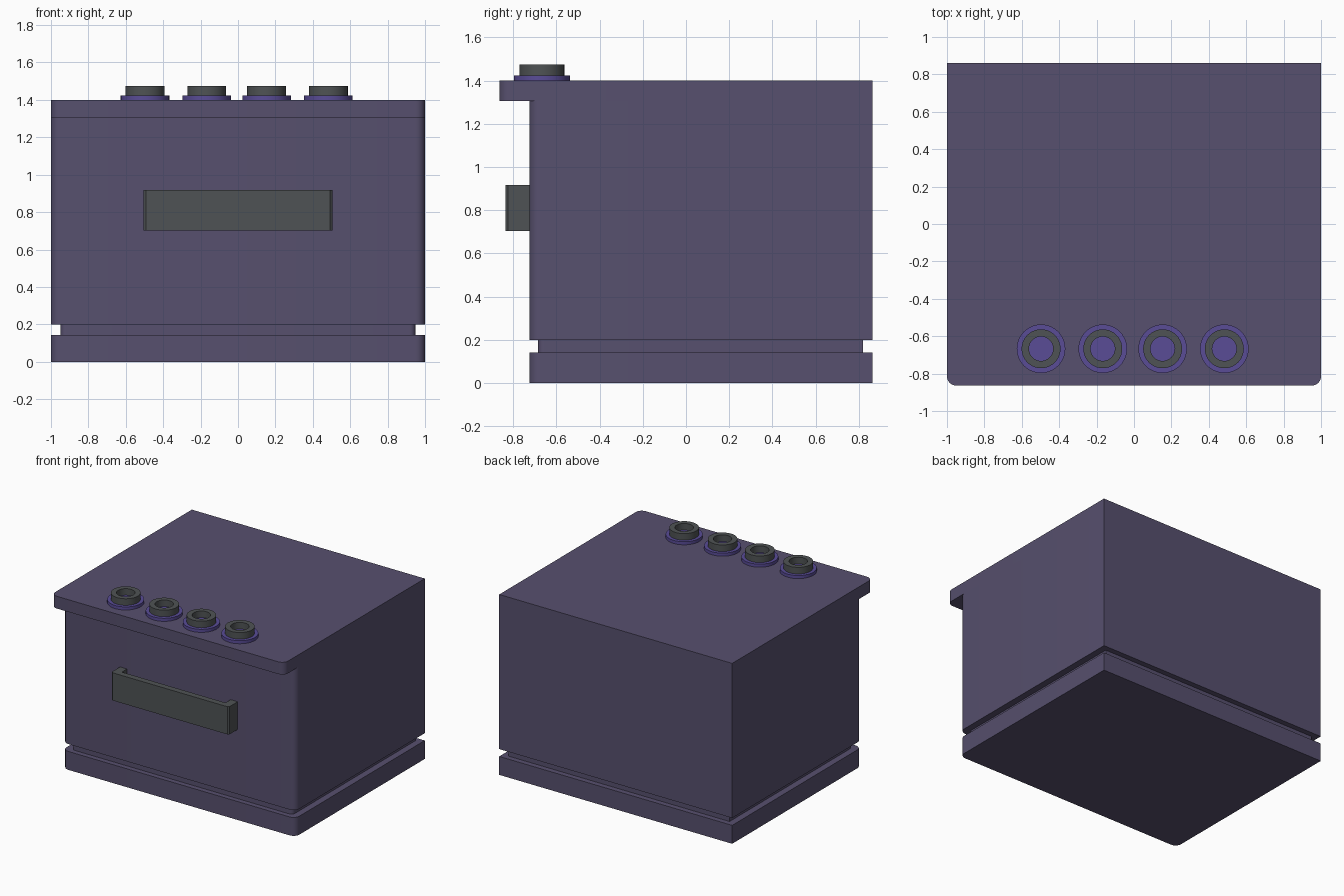
import bpy, bmesh, math

if "Cube" in bpy.data.objects:
    bpy.data.objects.remove(bpy.data.objects["Cube"])


def material(name, rgb):
    m = bpy.data.materials.new(name)
    m.diffuse_color = (*rgb, 1)
    m.use_nodes = True
    m.node_tree.nodes["Principled BSDF"].inputs["Base Color"].default_value = m.diffuse_color
    return m


PURPLE = material("dusky purple", (0.095, 0.08, 0.156))
VIOLET = material("bright violet", (0.1, 0.072, 0.305))
GREY = material("dark grey", (0.078, 0.086, 0.089))


def prism(name, outline, z0, z1, mat):
    """Extrude a closed xy outline from z0 to z1."""
    bm = bmesh.new()
    face = bm.faces.new([bm.verts.new((x, y, z0)) for x, y in outline])
    top = bmesh.ops.extrude_face_region(bm, geom=[face])["geom"]
    for v in top:
        if isinstance(v, bmesh.types.BMVert):
            v.co.z = z1
    bmesh.ops.recalc_face_normals(bm, faces=bm.faces)
    return finish(name, bm, mat)


def finish(name, bm, mat):
    me = bpy.data.meshes.new(name)
    bm.to_mesh(me)
    bm.free()
    me.materials.append(mat)
    ob = bpy.data.objects.new(name, me)
    bpy.context.collection.objects.link(ob)
    bpy.ops.object.select_all(action='DESELECT')
    ob.select_set(True)
    bpy.context.view_layer.objects.active = ob
    bpy.ops.object.shade_smooth_by_angle(angle=math.radians(35))
    return ob


def slab(half, front, back, r, n=6):
    """Rectangle with rounded front corners and square back corners."""
    pts = [(half, back), (-half, back)]
    for cx, start in ((-half + r, 180), (half - r, 270)):
        for i in range(n + 1):
            a = math.radians(start + 90 * i / n)
            pts.append((cx + r * math.cos(a), front + r + r * math.sin(a)))
    return pts


def lathe(name, profile, x, y, mat, n=40, closed=False):
    """Spin a radius/height profile about a vertical axis."""
    bm = bmesh.new()
    rings = [[bm.verts.new((x + r * math.cos(2 * math.pi * i / n),
                            y + r * math.sin(2 * math.pi * i / n), z))
              for i in range(n)] for r, z in profile]
    pairs = list(zip(rings, rings[1:] + rings[:1])) if closed else list(zip(rings, rings[1:]))
    for a, b in pairs:
        for i in range(n):
            j = (i + 1) % n
            bm.faces.new((a[i], a[j], b[j], b[i]))
    if not closed:
        bm.faces.new(rings[0])
        bm.faces.new(rings[-1])
    bmesh.ops.recalc_face_normals(bm, faces=bm.faces)
    return finish(name, bm, mat)


# Cabinet: plinth, recessed groove, main body, overhanging top
prism("plinth", slab(1, -0.725, 0.862, 0.05), 0, 0.143, PURPLE)
prism("recessed_band", slab(0.948, -0.685, 0.82, 0.03), 0.143, 0.2, PURPLE)
prism("body", slab(1, -0.725, 0.862, 0.05), 0.2, 1.305, PURPLE)
prism("top_plate", slab(1, -0.864, 0.862, 0.05), 1.305, 1.4, PURPLE)

# Door handle: a flat bar with two short legs back to the door
c = 0.012
half = [(0.505, -0.724), (0.445, -0.724), (0.445, -0.788)]
outer = [(0.505 - c, -0.835), (0.505, -0.835 + c)]
outline = (half + [(-x, y) for x, y in reversed(half)]
           + [(-x, y) for x, y in reversed(outer)] + outer)
prism("door_handle", outline, 0.703, 0.918, GREY)

# Four control knobs on violet discs
for i, x in enumerate((-0.497, -0.167, 0.153, 0.483)):
    lathe(f"knob_disc_{i + 1}", [(0.13, 1.399), (0.13, 1.424)], x, -0.667, VIOLET)
    lathe(f"knob_ring_{i + 1}", [(0.104, 1.42), (0.104, 1.475), (0.065, 1.475), (0.065, 1.42)],
          x, -0.667, GREY, closed=True)
